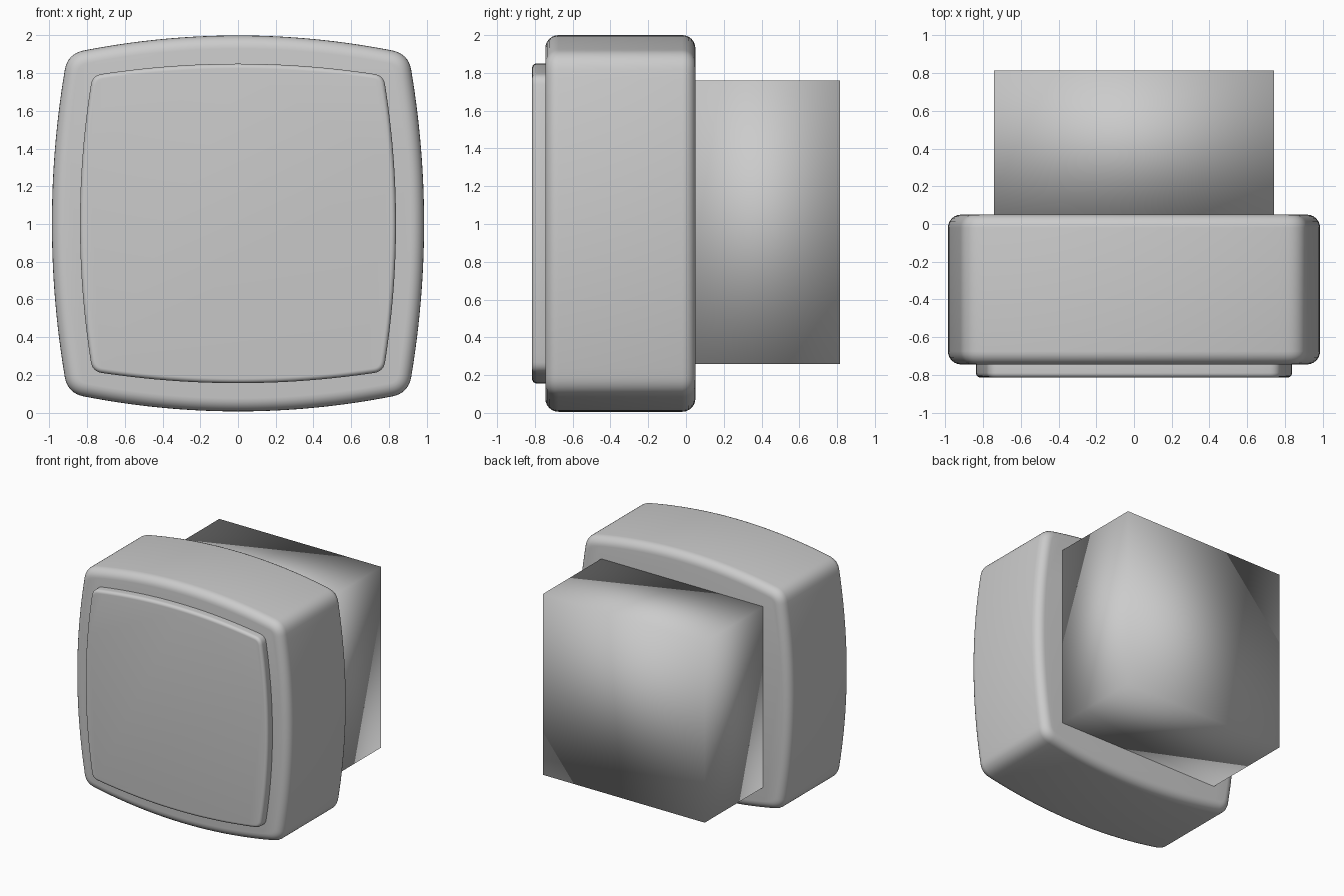
import bpy, bmesh, math

if "Cube" in bpy.data.objects:
    bpy.data.objects.remove(bpy.data.objects["Cube"])

grey = bpy.data.materials.new("light_grey")
grey.diffuse_color = (0.6, 0.6, 0.6, 1)
grey.use_nodes = True
grey.node_tree.nodes["Principled BSDF"].inputs["Base Color"].default_value = grey.diffuse_color


def cushion_outline(a, b, ka, kb, r, n=16, c=8):
    """Bulging square: sides x = a - ka*z^2, top z = b - kb*x^2, rounded corners."""
    px, pz = a, b
    for _ in range(30):
        px, pz = a - ka * pz * pz, b - kb * px * px
    tx, sz = px - r, pz - r
    start, end = (tx, b - kb * tx * tx), (a - ka * sz * sz, sz)
    quarter = [(tx * i / n, b - kb * (tx * i / n) ** 2) for i in range(n)]
    for i in range(c + 1):
        t = i / c
        quarter.append(tuple((1 - t) ** 2 * s + 2 * t * (1 - t) * p + t * t * e
                             for s, p, e in zip(start, (px, pz), end)))
    for i in range(n - 1, -1, -1):
        z = sz * i / n
        quarter.append((a - ka * z * z, z))
    lower = [(x, -z) for x, z in reversed(quarter[:-1])]
    right = quarter + lower
    return right + [(-x, z) for x, z in reversed(right[1:-1])]


def cushion(name, outline, zc, y0, y1, bevel):
    """Extrude the outline from y0 to y1 and round its front and back rims."""
    bm = bmesh.new()
    front = bm.faces.new([bm.verts.new((x, y0, z + zc)) for x, z in outline])
    ext = bmesh.ops.extrude_face_region(bm, geom=[front], use_keep_orig=True)
    for v in ext["geom"]:
        if isinstance(v, bmesh.types.BMVert):
            v.co.y = y1
    bmesh.ops.recalc_face_normals(bm, faces=bm.faces)
    rims = [e for e in bm.edges if e.calc_face_angle(0) > math.radians(60)]
    bmesh.ops.bevel(bm, geom=rims, offset=bevel, segments=6, profile=0.5,
                    affect='EDGES', clamp_overlap=True)
    return finish(name, bm)


def finish(name, bm):
    mesh = bpy.data.meshes.new(name)
    bm.to_mesh(mesh)
    bm.free()
    mesh.materials.append(grey)
    mesh.shade_smooth()
    obj = bpy.data.objects.new(name, mesh)
    bpy.context.collection.objects.link(obj)
    return obj


# Main rounded housing
cushion("housing", cushion_outline(0.987, 0.997, 0.103, 0.119, 0.085),
        1.003, -0.745, 0.05, 0.07)

# Raised front panel
cushion("front_panel", cushion_outline(0.838, 0.847, 0.107, 0.104, 0.05),
        1.003, -0.815, -0.70, 0.025)

# Rear block, smooth shaded across its corners
bm = bmesh.new()
bmesh.ops.create_cube(bm, size=1)
for v in bm.verts:
    v.co = (v.co.x * 1.485, v.co.y * 0.805 + 0.4125, v.co.z * 1.5 + 1.01)
finish("rear_block", bm)
